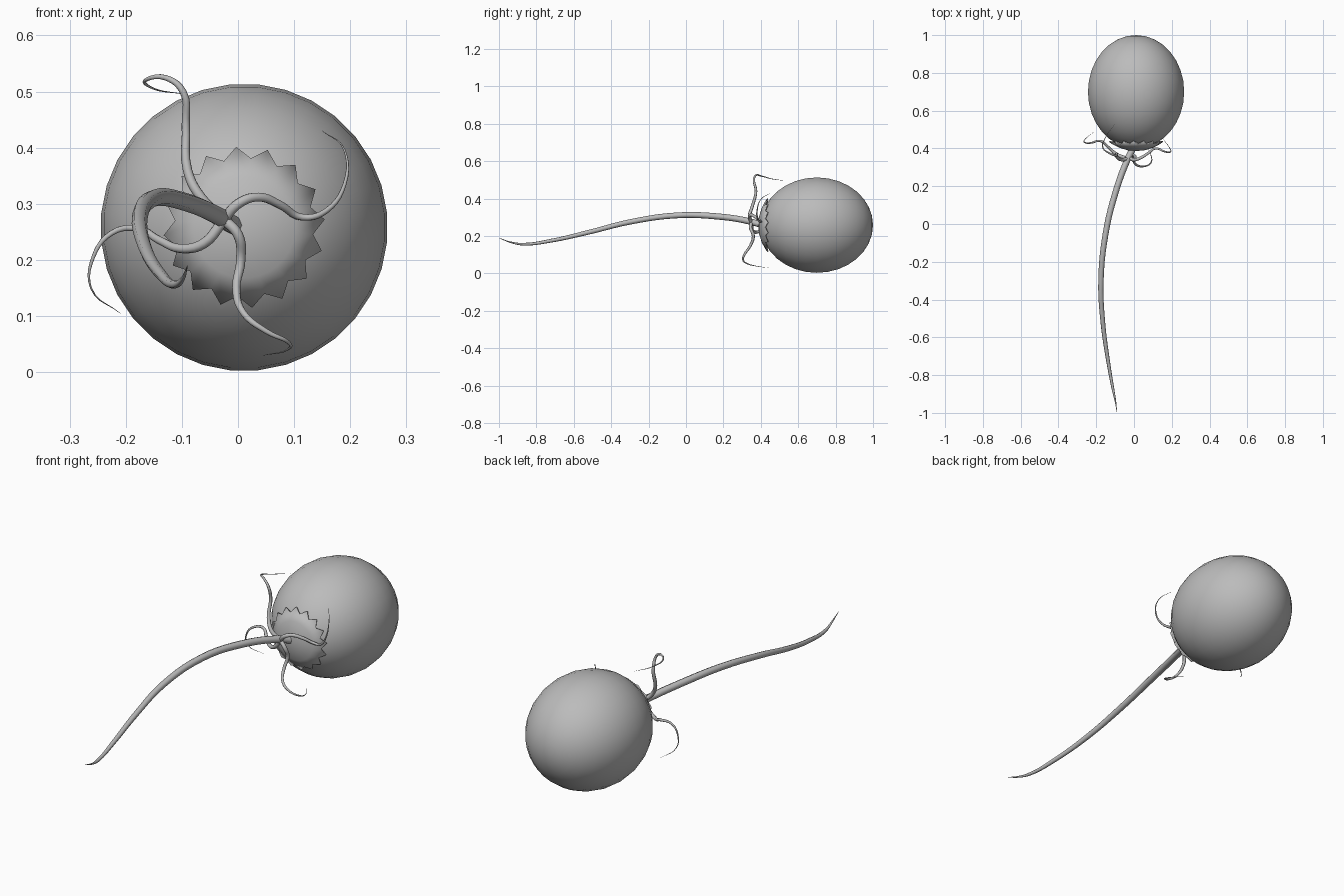
import bpy, bmesh, math
from mathutils import Vector

cube = bpy.data.objects.get("Cube")
if cube:
    bpy.data.objects.remove(cube, do_unlink=True)

grey = bpy.data.materials.new("plain grey")
grey.use_nodes = True
grey.diffuse_color = (.5, .5, .5, 1)
grey.node_tree.nodes["Principled BSDF"].inputs["Base Color"].default_value = (.5, .5, .5, 1)

CENTRE = Vector((.011, .7, .258))
RADIUS, HALF_LENGTH = .256, .3
SEGMENTS, RINGS = 32, 16


def shell_point(polar, turn, lift=0.0):
    """Point on the head; polar is measured from the front pole."""
    r = (RADIUS + lift) * math.sin(polar)
    y = -(HALF_LENGTH + lift) * math.cos(polar)
    return CENTRE + Vector((r * math.cos(turn), y, r * math.sin(turn)))


def add_surface(name, polars, wobble=None, lift=0.0):
    """Rings of vertices around a front pole; wobble jags the last ring."""
    bm = bmesh.new()
    pole = bm.verts.new(shell_point(0, 0, lift))
    rings = []
    for p in polars:
        ring = []
        for i in range(SEGMENTS):
            turn = math.tau * (i + .5) / SEGMENTS
            jag = wobble * (-1) ** i if wobble and p == polars[-1] else 0
            ring.append(bm.verts.new(shell_point(p + jag, turn, lift)))
        rings.append(ring)
    for i in range(SEGMENTS):
        j = (i + 1) % SEGMENTS
        bm.faces.new((pole, rings[0][i], rings[0][j]))
        for a, b in zip(rings, rings[1:]):
            bm.faces.new((a[i], b[i], b[j], a[j]))
    if not wobble:
        back = bm.verts.new(shell_point(math.pi, 0, lift))
        for i in range(SEGMENTS):
            bm.faces.new((back, rings[-1][(i + 1) % SEGMENTS], rings[-1][i]))
    bmesh.ops.recalc_face_normals(bm, faces=bm.faces)
    mesh = bpy.data.meshes.new(name)
    bm.to_mesh(mesh)
    bm.free()
    mesh.materials.append(grey)
    mesh.shade_smooth()
    obj = bpy.data.objects.new(name, mesh)
    bpy.context.collection.objects.link(obj)
    return obj


def add_tube(name, thickness, points, fade):
    """Tapering round tube through the points, thinnest at the end."""
    curve = bpy.data.curves.new(name, "CURVE")
    curve.dimensions = "3D"
    curve.bevel_depth = thickness
    curve.bevel_resolution = 2
    curve.resolution_u = 5
    curve.use_fill_caps = True
    spline = curve.splines.new("BEZIER")
    spline.bezier_points.add(len(points) - 1)
    for i, (bp, co) in enumerate(zip(spline.bezier_points, points)):
        bp.co = co
        bp.handle_left_type = bp.handle_right_type = "AUTO"
        bp.radius = max(.04, 1 - (i / (len(points) - 1)) ** fade)
    spline.use_smooth = True
    curve.materials.append(grey)
    obj = bpy.data.objects.new(name, curve)
    bpy.context.collection.objects.link(obj)
    bpy.ops.object.select_all(action="DESELECT")
    obj.select_set(True)
    bpy.context.view_layer.objects.active = obj
    bpy.ops.object.convert(target="MESH")
    bpy.ops.object.shade_smooth_by_angle(angle=math.radians(50))


# Egg-shaped head and the jagged cap on its front
add_surface("head", [math.pi * k / RINGS for k in range(1, RINGS)])
cap = add_surface("jagged_cap", [.17, .34, .52], wobble=.045, lift=.007)
solid = cap.modifiers.new("Thickness", "SOLIDIFY")
solid.thickness = .007
solid.offset = -1

# Long tail
add_tube("tail", .017, [
    (.005, .42, .253), (-.035, .34, .278), (-.1, .16, .305), (-.15, -.05, .31),
    (-.175, -.3, .275), (-.165, -.52, .22), (-.138, -.72, .175),
    (-.112, -.87, .156), (-.098, -.94, .167), (-.09, -1, .19)], 2.2)

# Four curling tendrils around the neck
root = (-.025, .35, .272)
tendrils = {
    "upper_tendril": [
        (-.065, .34, .31), (-.09, .355, .36), (-.093, .374, .44), (-.098, .363, .5),
        (-.13, .375, .525), (-.165, .405, .52), (-.15, .46, .505), (-.1, .53, .496)],
    "right_tendril": [
        (-.06, .355, .23), (-.1, .375, .22), (-.14, .41, .235), (-.18, .44, .256),
        (-.225, .43, .248), (-.258, .43, .205), (-.262, .445, .15), (-.21, .49, .105)],
    "left_tendril": [
        (.0, .34, .3), (.035, .35, .312), (.075, .375, .298), (.115, .4, .276),
        (.158, .385, .288), (.19, .38, .335), (.19, .4, .395), (.15, .455, .43)],
    "lower_tendril": [
        (.0, .345, .245), (.005, .36, .2), (-.003, .345, .15), (.01, .315, .105),
        (.05, .305, .073), (.09, .325, .053), (.088, .37, .04), (.045, .44, .03)],
}
for name, path in tendrils.items():
    add_tube(name, .0095, [root] + path, 1.5)
